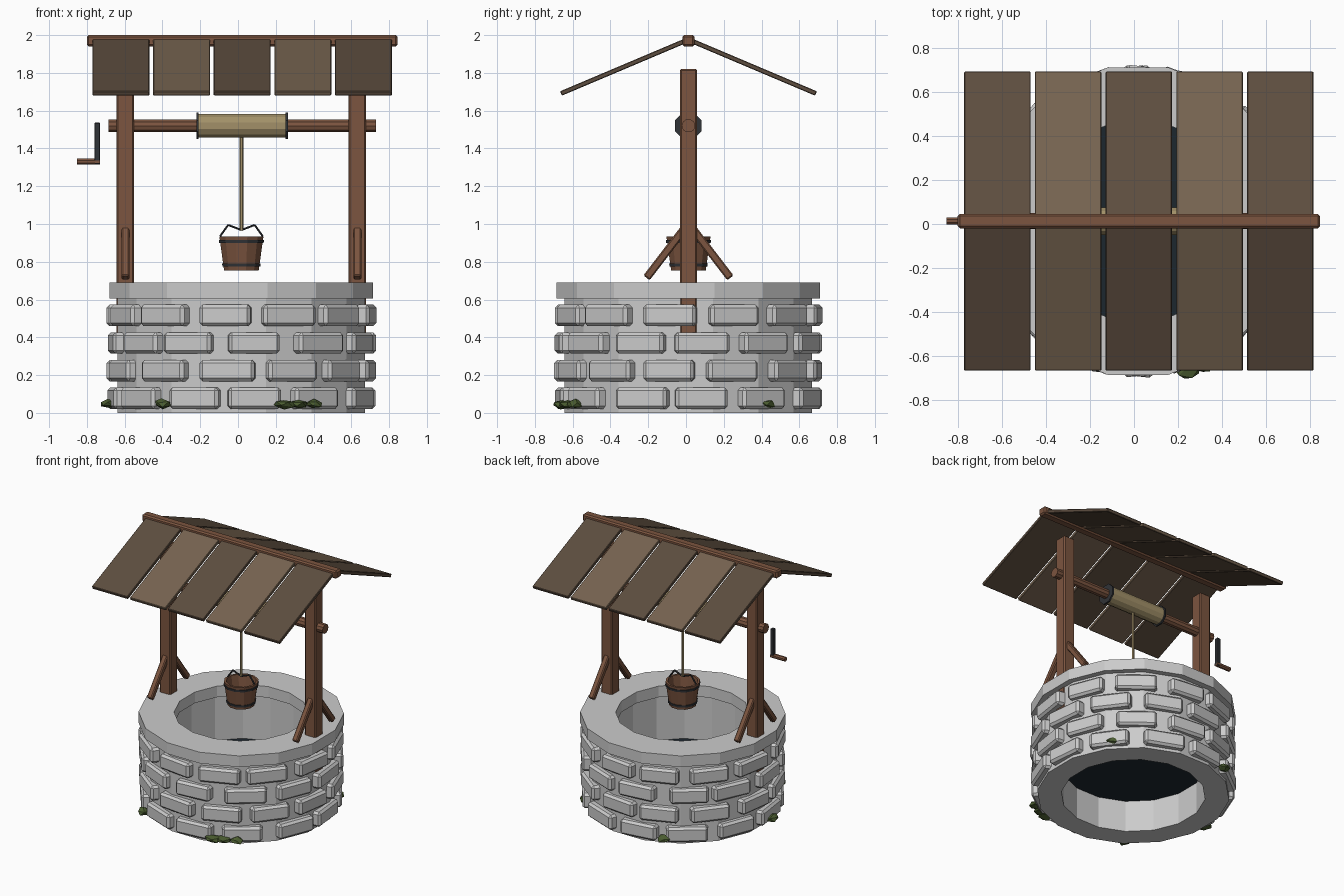
import bpy, bmesh, math, random
from mathutils import Vector, Matrix

if "Cube" in bpy.data.objects:
    bpy.data.objects.remove(bpy.data.objects["Cube"])

random.seed(4)
CX, CY = 0.018, 0.013          # axis of the well


def material(name, r, g, b):
    m = bpy.data.materials.new(name)
    m.diffuse_color = (r, g, b, 1)
    m.use_nodes = True
    m.node_tree.nodes["Principled BSDF"].inputs["Base Color"].default_value = m.diffuse_color
    return m


WOOD = material("wood", 0.20, 0.09, 0.05)
ROOF_DARK = material("roof_dark", 0.11, 0.075, 0.05)
ROOF_LIGHT = material("roof_light", 0.18, 0.125, 0.08)
METAL = material("iron", 0.03, 0.033, 0.038)
ROPE = material("rope", 0.36, 0.28, 0.14)
MOSS = material("moss", 0.07, 0.11, 0.03)
WATER = material("water", 0.012, 0.02, 0.028)


def finish(name, bm, mat=None, bevel=0):
    bmesh.ops.recalc_face_normals(bm, faces=bm.faces)
    me = bpy.data.meshes.new(name)
    bm.to_mesh(me)
    bm.free()
    if mat:
        me.materials.append(mat)
    ob = bpy.data.objects.new(name, me)
    bpy.context.collection.objects.link(ob)
    if bevel:
        mod = ob.modifiers.new("bevel", 'BEVEL')
        mod.width, mod.segments = bevel, 1
    return ob


def box(name, size, loc, rot=None, mat=None, bevel=0.006):
    bm = bmesh.new()
    m = Matrix.Translation(loc) @ (rot or Matrix()) @ Matrix.Diagonal((*size, 1))
    bmesh.ops.create_cube(bm, size=1, matrix=m)
    return finish(name, bm, mat, bevel)


def rod(name, a, b, r, mat, sides=8, bevel=0):
    a, b = Vector(a), Vector(b)
    d = b - a
    m = Matrix.Translation((a + b) / 2) @ d.to_track_quat('Z', 'Y').to_matrix().to_4x4() \
        @ Matrix.Rotation(math.pi / sides, 4, 'Z')
    bm = bmesh.new()
    bmesh.ops.create_cone(bm, cap_ends=True, segments=sides, radius1=r, radius2=r,
                          depth=d.length, matrix=m)
    return finish(name, bm, mat, bevel)


def revolve(name, profile, sides, mat=None, bevel=0):
    """Closed (radius, z) profile turned round the well axis."""
    bm = bmesh.new()
    rings = []
    for i in range(sides):
        a = 2 * math.pi * (i + 0.5) / sides
        rings.append([bm.verts.new((CX + r * math.cos(a), CY + r * math.sin(a), z))
                      for r, z in profile])
    n = len(profile)
    for i in range(sides):
        p, q = rings[i], rings[(i + 1) % sides]
        for j in range(n):
            k = (j + 1) % n
            bm.faces.new((p[j], q[j], q[k], p[k]))
    return finish(name, bm, mat, bevel)


# Stone drum, cap ring and water
revolve("wall", [(0.50, 0), (0.668, 0), (0.668, 0.61), (0.50, 0.61)], 16)
revolve("cap_ring", [(0.465, 0.605), (0.711, 0.605), (0.711, 0.69), (0.465, 0.69)], 16)
rod("water", (CX, CY, 0.24), (CX, CY, 0.26), 0.505, WATER, 16)

# Four staggered courses of bricks
for row in range(4):
    for k in range(12):
        a = math.radians(-98 + 30 * k + (15 if row % 2 == 0 else 0) + random.uniform(-2, 2))
        r = 0.655 + random.uniform(-0.004, 0.004)
        box("brick", (0.09, 0.285 + random.uniform(-0.015, 0.01), 0.113),
            (CX + r * math.cos(a), CY + r * math.sin(a), 0.078 + 0.146 * row),
            Matrix.Rotation(a, 4, 'Z'), None, 0.016)

# Posts and diagonal braces
for s in (-1, 1):
    x = CX + s * 0.614
    box("post", (0.092, 0.092, 1.49), (x, CY, 1.075), None, WOOD, 0.008)
    for t in (-1, 1):
        a, b = Vector((x, CY + t * 0.222, 0.715)), Vector((x, CY + t * 0.015, 0.985))
        rot = Matrix.Rotation(math.atan2(b.y - a.y, b.z - a.z), 4, 'X').inverted()
        box("brace", (0.042, 0.042, (b - a).length), (a + b) / 2, rot, WOOD, 0.007)

# Ridge beam and roof planks
box("ridge_beam", (1.645, 0.065, 0.06), (0.022, CY, 1.97), None, WOOD, 0.01)
for t in (-1, 1):
    a, b = Vector((0, 0.02, 1.968)), Vector((0, 0.675, 1.691))
    slope = math.atan2(b.z - a.z, b.y - a.y)
    mid = (a + b) / 2
    for i in range(5):
        box("roof_plank", (0.302, (b - a).length, 0.025),
            (0.022 + 0.321 * (i - 2), CY + t * mid.y, mid.z),
            Matrix.Rotation(t * slope, 4, 'X'), ROOF_LIGHT if i % 2 else ROOF_DARK, 0.004)

# Windlass: axle, rope drum and iron flanges
AZ = 1.52
rod("axle", (-0.685, CY, AZ), (0.73, CY, AZ), 0.036, WOOD, 10)
rod("rope_drum", (-0.215, CY, AZ), (0.258, CY, AZ), 0.064, ROPE, 12)
for x in (-0.215, 0.258):
    rod("drum_flange", (x - 0.006, CY, AZ), (x + 0.006, CY, AZ), 0.076, METAL, 8)

# Crank
box("crank_arm", (0.03, 0.03, 0.22), (-0.745, CY, 1.427), None, METAL, 0.004)
rod("crank_handle", (-0.852, CY, 1.33), (-0.73, CY, 1.33), 0.017, WOOD, 8)

# Rope, bucket, hoops and bail
rod("rope", (CX, CY, 0.965), (CX, CY, 1.47), 0.01, ROPE, 6)
revolve("bucket", [(0.0, 0.755), (0.095, 0.755), (0.121, 0.935), (0.105, 0.935),
                   (0.085, 0.785), (0.0, 0.785)], 12, WOOD)
for z, r in ((0.783, 0.100), (0.908, 0.118)):
    revolve("bucket_hoop", [(r - 0.008, z - 0.008), (r + 0.004, z - 0.008),
                            (r + 0.006, z + 0.008), (r - 0.008, z + 0.008)], 12, METAL)
bail = [(-0.113, 0.935), (-0.07, 0.995), (0, 0.968), (0.07, 0.995), (0.113, 0.935)]
for (x0, z0), (x1, z1) in zip(bail, bail[1:]):
    rod("bucket_bail", (CX + x0, CY, z0), (CX + x1, CY, z1), 0.006, METAL, 6)

# Moss clumps at the foot
for x, y, s in ((0.245, -0.66, 0.065), (0.32, -0.63, 0.06), (0.40, -0.59, 0.05),
                (-0.40, -0.57, 0.05), (-0.685, -0.06, 0.06), (-0.27, 0.655, 0.05),
                (0.55, 0.43, 0.055)):
    bm = bmesh.new()
    bmesh.ops.create_icosphere(bm, subdivisions=1, radius=1,
                               matrix=Matrix.Translation((x, y, 0.047))
                               @ Matrix.Rotation(math.atan2(y, x), 4, 'Z')
                               @ Matrix.Diagonal((s * 0.8, s, 0.026, 1)))
    for v in bm.verts:
        v.co += Vector([random.uniform(-0.006, 0.006) for _ in range(3)])
    finish("moss", bm, MOSS)
